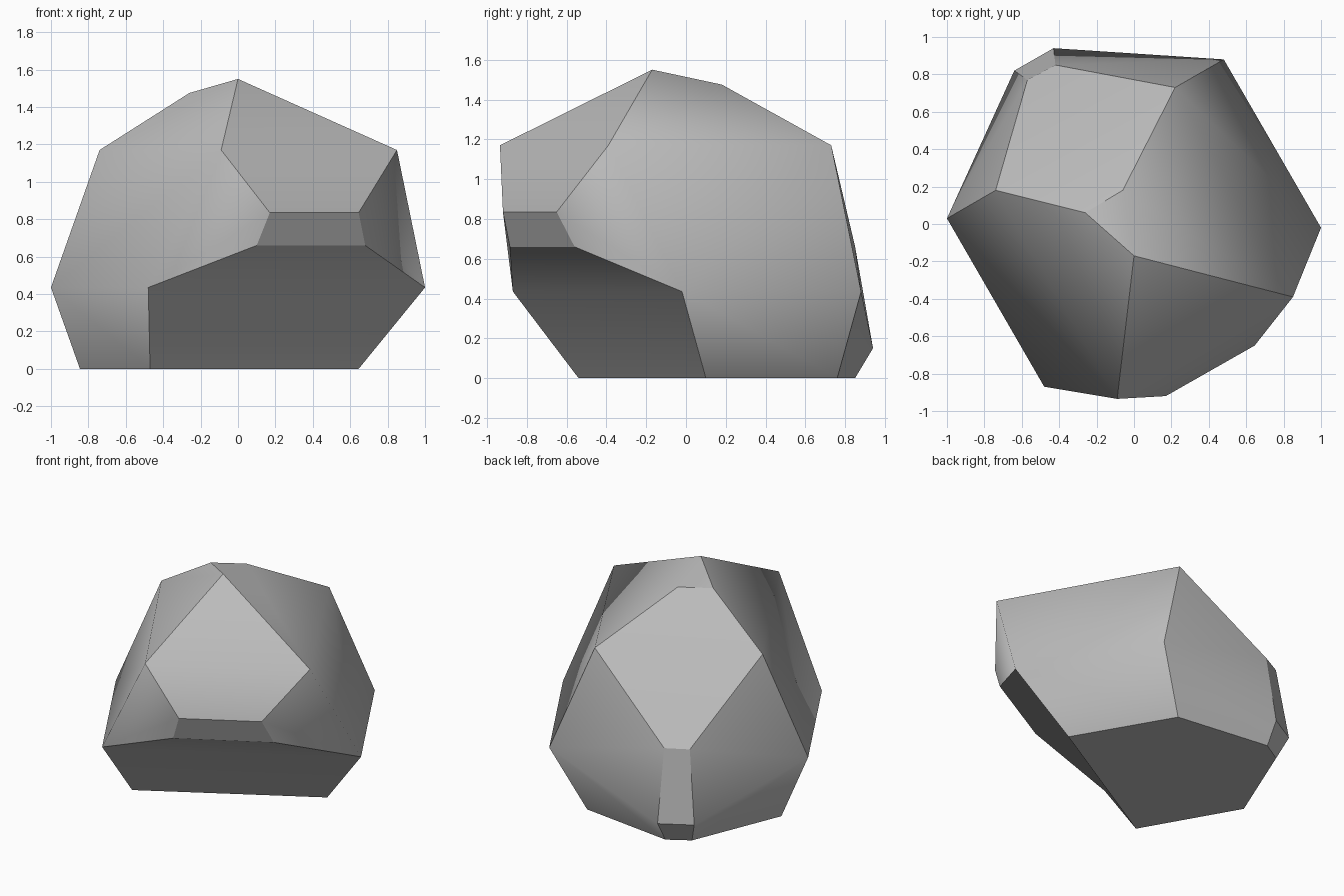
import bpy
import bmesh

# Remove the default cube only
default_cube = bpy.data.objects.get("Cube")
if default_cube:
    bpy.data.objects.remove(default_cube, do_unlink=True)

# Corners of the boulder, grouped by height, each named with one letter
LAYERS = {
    1.55: {"p": (0, -.17)},
    1.475: {"m": (-.26, .06), "n": (-.06, .18)},
    1.17: {"a": (-.74, .18), "b": (-.09, -.935), "c": (.85, -.39), "d": (.22, .73)},
    .835: {"e": (.17, -.92), "f": (.645, -.65)},
    .66: {"g": (.1, -.885), "h": (.68, -.56), "v": (-.57, .77), "w": (-.42, .85)},
    .435: {"i": (-1, .03), "j": (-.48, -.87), "k": (1, -.02), "l": (.48, .88)},
    .15: {"x": (-.64, .82), "y": (-.43, .94)},
    0: {"r": (-.47, -.54), "s": (.645, .1), "t": (.26, .76),
        "u": (-.43, .85), "o": (-.58, .76), "q": (-.845, .115)},
}

# Facets of the boulder: each facet is smooth inside and sharp at its border
FACETS = {
    "front_slope": "pbc befc",
    "front_chamfer": "eghf",
    "front_undercut": "gjkh jrsk",
    "side_toward_minus_x": "ijba abpm jgeb iqrj",
    "side_toward_plus_x": "kldc cdnp kcfh kstl pnm",
    "back_slope": "madn avwd",
    "back_chamfer": "vxyw",
    "back_undercut": "xouy",
    "back_corner_minus_x": "iavx ixoq",
    "back_corner_plus_x": "ldwy lyut",
    "base": "rstuoq",
}


def make_material(name, value):
    mat = bpy.data.materials.new(name)
    mat.use_nodes = True
    color = (value, value, value, 1)
    mat.diffuse_color = color
    shader = next(n for n in mat.node_tree.nodes if n.type == "BSDF_PRINCIPLED")
    shader.inputs["Base Color"].default_value = color
    shader.inputs["Roughness"].default_value = .9
    return mat


def build_boulder():
    bm = bmesh.new()
    corner = {}
    for z, points in LAYERS.items():
        for letter, (x, y) in points.items():
            corner[letter] = bm.verts.new((x, y, z))

    # Remember which facet each face belongs to
    facet_of = {}
    for facet, outlines in FACETS.items():
        for outline in outlines.split():
            face = bm.faces.new([corner[letter] for letter in outline])
            face.smooth = True
            facet_of[face] = facet
    bmesh.ops.recalc_face_normals(bm, faces=bm.faces[:])

    # Sharp edges run only between different facets
    for edge in bm.edges:
        edge.smooth = len({facet_of[face] for face in edge.link_faces}) == 1

    mesh = bpy.data.meshes.new("boulder")
    bm.to_mesh(mesh)
    bm.free()
    mesh.materials.append(make_material("stone_grey", .5))
    boulder = bpy.data.objects.new("boulder", mesh)
    bpy.context.scene.collection.objects.link(boulder)
    return boulder


build_boulder()
